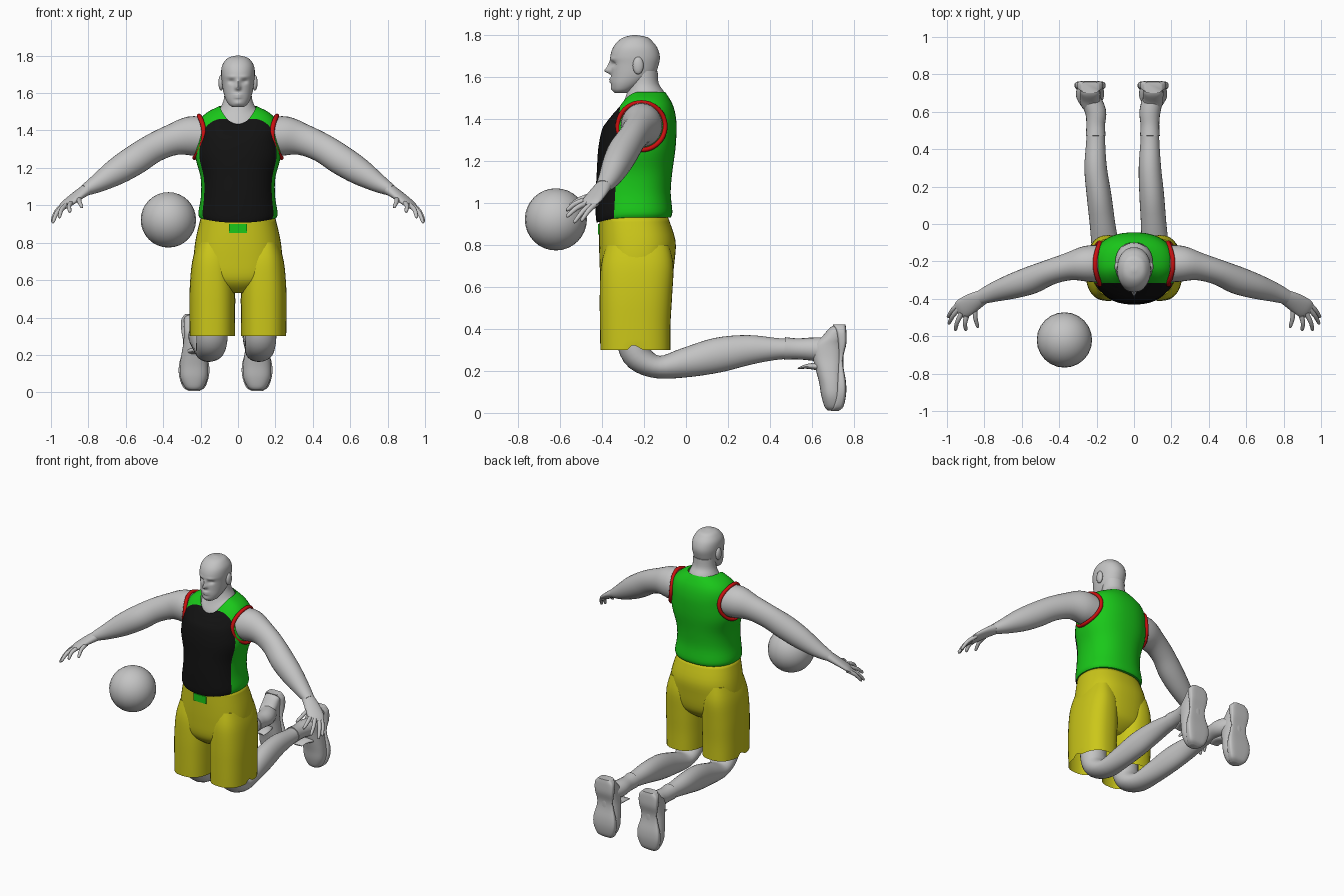
import bpy, bmesh, math
from mathutils import Vector

if "Cube" in bpy.data.objects:
    bpy.data.objects.remove(bpy.data.objects["Cube"], do_unlink=True)


def material(name, colour):
    mat = bpy.data.materials.new(name)
    mat.use_nodes = True
    mat.diffuse_color = (*colour, 1)
    mat.node_tree.nodes["Principled BSDF"].inputs["Base Color"].default_value = (*colour, 1)
    return mat


GREY = material("plain grey", (0.55, 0.55, 0.55))
GREEN = material("jersey green", (0.01, 0.58, 0.01))
BLACK = material("jersey black", (0.006, 0.006, 0.006))
RED = material("trim red", (0.6, 0.005, 0.005))
YELLOW = material("shorts yellow", (0.6, 0.57, 0.01))


def finish(name, bm, mats, angle=50):
    """Turn a bmesh into a smooth shaded object."""
    bmesh.ops.recalc_face_normals(bm, faces=bm.faces)
    mesh = bpy.data.meshes.new(name)
    bm.to_mesh(mesh)
    bm.free()
    for mat in mats:
        mesh.materials.append(mat)
    for poly in mesh.polygons:
        poly.use_smooth = True
    mesh.set_sharp_from_angle(angle=math.radians(angle))
    obj = bpy.data.objects.new(name, mesh)
    bpy.context.collection.objects.link(obj)
    return obj


def spline(rows, steps):
    """Smoothly fill in rows of numbers (Catmull-Rom)."""
    rows = [Vector(r) for r in rows]
    ext = [rows[0]] + rows + [rows[-1]]
    out = []
    for a, b, c, d in zip(ext, ext[1:], ext[2:], ext[3:]):
        for i in range(steps):
            t = i / steps
            out.append(b + (c - a) * (t / 2) + (a * 2 - b * 5 + c * 4 - d) * (t * t / 2)
                       + (b * 3 - a - c * 3 + d) * (t ** 3 / 2))
    return out + [rows[-1]]


def skin(rings, caps=(True, True), closed=False):
    """Bridge a list of point rings into a surface."""
    bm = bmesh.new()
    loops = [[bm.verts.new(p) for p in ring] for ring in rings]
    pairs = list(zip(loops, loops[1:])) + ([(loops[-1], loops[0])] if closed else [])
    for lo, hi in pairs:
        for i in range(len(lo)):
            j = (i + 1) % len(lo)
            bm.faces.new((lo[i], lo[j], hi[j], hi[i]))
    if caps[0]:
        bm.faces.new(loops[0])
    if caps[1]:
        bm.faces.new(loops[-1])
    return bm


def stack(rows, cx=0, power=2.0, steps=4, sides=40, caps=(True, True)):
    """Level rings from rows of (z, half width, front y, back y, front dip)."""
    rings = []
    for z, hw, yf, yb, dip in spline([(*r, 0)[:5] for r in rows], steps):
        ring = []
        for i in range(sides):
            a = math.tau * i / sides
            c, s = math.cos(a), math.sin(a)
            px = math.copysign(abs(c) ** (2 / power), c)
            py = math.copysign(abs(s) ** (2 / power), s)
            ring.append((cx + hw * px, (yf + yb) / 2 + (yb - yf) / 2 * py,
                         z - dip * max(0, -s) ** 2))
        rings.append(ring)
    return skin(rings, caps)


def tube(name, rows, mat, ref, steps=4, sides=20):
    """Tube along rows of (x, y, z, radius along ref, other radius)."""
    rows = spline(rows, steps)
    rings = []
    for i, r in enumerate(rows):
        ahead, behind = rows[min(i + 1, len(rows) - 1)], rows[max(i - 1, 0)]
        t = Vector((ahead - behind)[:3]).normalized()
        u = (Vector(ref) - t * t.dot(Vector(ref))).normalized()
        v = t.cross(u)
        rings.append([Vector(r[:3]) + u * (r[3] * math.cos(math.tau * k / sides))
                      + v * (r[4] * math.sin(math.tau * k / sides)) for k in range(sides)])
    return finish(name, skin(rings), [mat])


def ellipsoid(name, centre, size, mat, u=24, v=16):
    bm = bmesh.new()
    bmesh.ops.create_uvsphere(bm, u_segments=u, v_segments=v, radius=1)
    for vert in bm.verts:
        vert.co = Vector(p * q + o for p, q, o in zip(vert.co, size, centre))
    return finish(name, bm, [mat], 80)


# Ball
ellipsoid("ball", (-0.372, -0.62, 0.922), (0.148,) * 3, GREY)

# Head with a pushed and pulled face
head = stack([(1.525, .03, -.34, -.28), (1.54, .05, -.35, -.25), (1.57, .067, -.357, -.2),
              (1.61, .079, -.357, -.15), (1.66, .086, -.357, -.13), (1.70, .09, -.36, -.125),
              (1.74, .087, -.348, -.137), (1.77, .072, -.325, -.16), (1.79, .05, -.295, -.185),
              (1.80, .012, -.255, -.235)], power=2.15, steps=6, sides=72)
BUMPS = [(0, 1.63, .013, .014, .03), (0, 1.655, .009, .02, .016), (0, 1.59, .022, .006, .01),
         (0, 1.577, .02, .005, .009), (0, 1.545, .022, .012, .006), (0, 1.612, .02, .006, -.003),
         (.035, 1.662, .016, .01, -.014), (-.035, 1.662, .016, .01, -.014),
         (.035, 1.687, .025, .007, .005), (-.035, 1.687, .025, .007, .005)]
for vert in head.verts:
    if vert.co.y < -0.27:
        x, z = vert.co.x, vert.co.z
        vert.co.y -= sum(h * math.exp(-((x - bx) / rx) ** 2 - ((z - bz) / rz) ** 2)
                         for bx, bz, rx, rz, h in BUMPS)
finish("head", head, [GREY], 80)

# Neck and upper chest
finish("neck", stack([(1.42, .12, -.32, -.10, .04), (1.50, .105, -.322, -.10, .07),
                      (1.53, .09, -.29, -.105, .03), (1.57, .075, -.27, -.13),
                      (1.63, .072, -.27, -.135)]), [GREY], 80)

# Jersey: cut along a leaning plane into black front and green back
jersey = stack([(.932, .205, -.425, -.072, .025), (.96, .212, -.43, -.065, .02),
                (1.05, .198, -.43, -.073), (1.15, .2, -.425, -.065), (1.26, .228, -.418, -.05),
                (1.36, .223, -.4, -.045, .01), (1.42, .216, -.375, -.05, .03),
                (1.465, .198, -.355, -.062, .05), (1.50, .16, -.342, -.08, .07),
                (1.53, .1, -.33, -.10, .095)], power=2.3, sides=56, caps=(True, False))
point, normal = Vector((0, -0.34, 1.0)), Vector((0, 1, -0.055))
bmesh.ops.bisect_plane(jersey, geom=jersey.verts[:] + jersey.edges[:] + jersey.faces[:],
                       plane_co=point, plane_no=normal)
for face in jersey.faces:
    face.material_index = int((face.calc_center_median() - point).dot(normal) < 0)
finish("jersey", jersey, [GREEN, BLACK])

# Shorts: hips, two open legs with a side notch, and a waist tab
finish("shorts_hips", stack([(.53, .07, -.33, -.15), (.57, .16, -.38, -.1), (.62, .225, -.405, -.07),
                             (.72, .236, -.412, -.055), (.82, .226, -.414, -.05),
                             (.93, .2, -.413, -.085)], power=2.4), [YELLOW], 80)
for side, label in ((1, "left"), (-1, "right")):
    leg = stack([(.3, .121, -.408, -.075), (.42, .122, -.41, -.074), (.56, .121, -.411, -.066),
                 (.7, .108, -.405, -.06), (.8, .08, -.38, -.08)],
                cx=side * .137, power=2.5, caps=(False, True))
    hem = [v for v in leg.verts if v.co.z < .301]
    max(hem, key=lambda v: v.co.x * side).co.z += .04
    finish("shorts_leg_" + label, leg, [YELLOW])
tab = bmesh.new()
bmesh.ops.create_cube(tab, size=1)
for vert in tab.verts:
    vert.co = (vert.co.x * .095, vert.co.y * .009 - .415, vert.co.z * .05 + .876)
finish("waist_tab", tab, [GREEN], 30)

# Arms, hands and armhole trim
FINGERS = [("index", (.895, -.492, 1.01), (.9, -.57, .965)),
           ("middle", (.92, -.475, 1.0), (.957, -.57, .935)),
           ("ring", (.935, -.45, .995), (.992, -.535, .907)),
           ("little", (.935, -.425, 1.0), (.997, -.5, .915)),
           ("thumb", (.85, -.445, 1.035), (.835, -.555, .99))]
for side, label in ((1, "left"), (-1, "right")):
    def mirror(rows):
        return [(r[0] * side, *r[1:]) for r in rows]

    tube("arm_" + label, mirror([
        (.18, -.212, 1.368, .1, .104), (.26, -.213, 1.37, .095, .104), (.35, -.228, 1.35, .074, .084),
        (.45, -.258, 1.307, .068, .078), (.55, -.3, 1.243, .074, .08), (.65, -.333, 1.18, .067, .072),
        (.75, -.365, 1.118, .052, .05), (.82, -.392, 1.08, .038, .031)]), GREY, (0, 1, 0), sides=28)
    tube("hand_" + label, mirror([
        (.8, -.385, 1.09, .038, .032), (.86, -.418, 1.05, .05, .024), (.915, -.452, 1.008, .053, .018),
        (.94, -.466, .988, .04, .01)]), GREY, (.57 * side, .82, 0))
    for finger, base, tip in FINGERS:
        b, t = Vector(base), Vector(tip)
        knuckle = b.lerp(t, .5) + Vector((.006, 0, .008))
        tube(finger + "_finger_" + label, mirror([
            (*b, .014, .014), (*knuckle, .012, .012), (*b.lerp(t, .92), .009, .009),
            (*t, .003, .003)]), GREY, (.57 * side, .82, .1), steps=3, sides=10)
    rings = []
    for i in range(48):
        a = math.tau * i / 48
        c, s = math.cos(a), math.sin(a)
        hub = Vector((.22 - .012 * s - .036 * c * c, -.212 + .113 * c, 1.366 + .113 * s))
        out = Vector((0, c, s))
        rings.append([(hub + out * (.011 * math.cos(k)) + Vector((.013 * math.sin(k), 0, 0)))
                      * Vector((1, 1, 1)).length ** 0 for k in
                      (math.tau * n / 10 for n in range(10))])
    rings = [[(p.x * side, p.y, p.z) for p in ring] for ring in rings]
    finish("armhole_trim_" + label, skin(rings, (False, False), True), [RED], 80)
    ellipsoid("ear_" + label, (side * .09, -.228, 1.655), (.015, .026, .042), GREY, 16, 10)

# Bare legs bent back, socks and shoes; both lean to the same side
LEG = [(-.25, .47, .085, .085), (-.25, .34, .084, .08), (-.222, .262, .082, .068),
       (-.13, .218, .074, .054), (0, .24, .068, .071), (.15, .275, .066, .083),
       (.3, .3, .06, .071), (.45, .305, .05, .05), (.6, .305, .046, .046)]
for label, knee, ankle, foot in (("left", .122, .085, .102), ("right", -.138, -.205, -.235)):
    rows = [(knee + (ankle - knee) * min(1, max(0, (y + .25) / .55)), y, z, a, b)
            for y, z, a, b in LEG]
    tube("leg_" + label, rows, GREY, (1, 0, 0), sides=28)
    tube("sock_" + label, [(ankle, .47, .307, .053, .054), (ankle, .53, .305, .05, .05),
                           (ankle, .6, .304, .056, .055), (foot, .67, .3, .055, .06)],
         GREY, (1, 0, 0))
    finish("shoe_" + label, stack([
        (.012, .03, .675, .73), (.03, .052, .66, .745), (.08, .073, .645, .752),
        (.14, .075, .635, .752), (.2, .068, .62, .75), (.26, .058, .605, .75),
        (.32, .054, .602, .75), (.36, .055, .645, .755), (.4, .05, .68, .755),
        (.415, .03, .7, .75)], cx=foot, power=2.3), [GREY], 70)
    finish("sole_" + label, stack([
        (.008, .03, .69, .725), (.03, .06, .7, .75), (.09, .08, .715, .763), (.15, .08, .72, .762),
        (.22, .062, .725, .75), (.27, .058, .728, .75), (.33, .068, .725, .764),
        (.39, .068, .715, .764), (.42, .045, .7, .76)], cx=foot, power=4), [GREY])
    tube("tongue_" + label, [(foot, .65, .22, .045, .022), (ankle, .58, .222, .04, .012),
                             (ankle, .535, .212, .03, .004)], GREY, (1, 0, 0))
